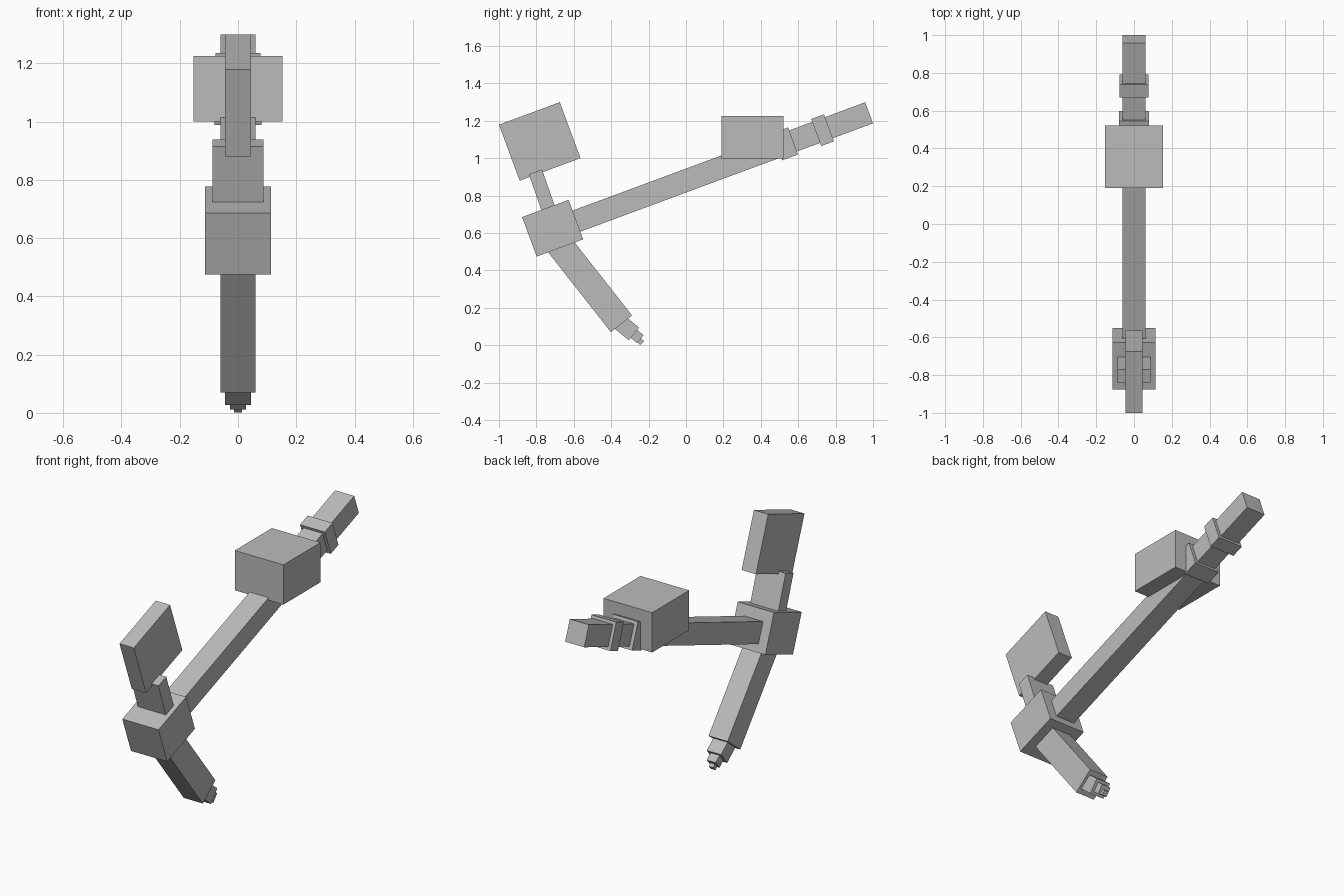
import bpy, bmesh, math
from mathutils import Matrix, Vector

if "Cube" in bpy.data.objects:
    bpy.data.objects.remove(bpy.data.objects["Cube"])

grey = bpy.data.materials.new("plain grey")
grey.diffuse_color = (0.5, 0.5, 0.5, 1)
grey.use_nodes = True
grey.node_tree.nodes["Principled BSDF"].inputs["Base Color"].default_value = grey.diffuse_color


def block(name, y, z, width, length, height, angle=0.0):
    """Box centred on (0, y, z), its length tilted up from +y by angle degrees."""
    bm = bmesh.new()
    bmesh.ops.create_cube(bm, size=1)
    mat = (Matrix.Translation((0, y, z)) @ Matrix.Rotation(math.radians(angle), 4, 'X')
           @ Matrix.Diagonal((width, length, height, 1)))
    bmesh.ops.transform(bm, matrix=mat, verts=bm.verts)
    me = bpy.data.meshes.new(name)
    bm.to_mesh(me)
    bm.free()
    me.materials.append(grey)
    ob = bpy.data.objects.new(name, me)
    bpy.context.collection.objects.link(ob)
    return ob


def bar(name, start, end, width, height):
    """Box running between two (y, z) points."""
    a, b = Vector(start), Vector(end)
    d, c = b - a, (a + b) / 2
    return block(name, c.x, c.y, width, d.length, height, math.degrees(math.atan2(d.y, d.x)))


TILT = 20.3

# Central hub, with the post and flat paddle above it
block("hub", -0.713, 0.626, 0.228, 0.265, 0.225, TILT)
bar("post", (-0.715, 0.67), (-0.805, 0.927), 0.176, 0.075)
block("paddle", -0.782, 1.09, 0.09, 0.347, 0.319, TILT)

# Long shaft with its collars
bar("shaft", (-0.68, 0.629), (0.979, 1.243), 0.12, 0.12)
block("rear_collar", 0.530, 1.077, 0.16, 0.09, 0.154, TILT)
block("front_collar", 0.730, 1.150, 0.156, 0.073, 0.154, TILT)

# Level box sitting on the shaft
block("level_box", 0.356, 1.113, 0.306, 0.333, 0.226)

# Lower leg with a stepped tip
bar("lower_leg", (-0.695, 0.56), (-0.345, 0.115), 0.12, 0.144)
bar("tip_large", (-0.36, 0.127), (-0.278, 0.061), 0.09, 0.087)
bar("tip_medium", (-0.29, 0.071), (-0.244, 0.033), 0.056, 0.055)
bar("tip_small", (-0.25, 0.026), (-0.234, 0.012), 0.028, 0.028)
